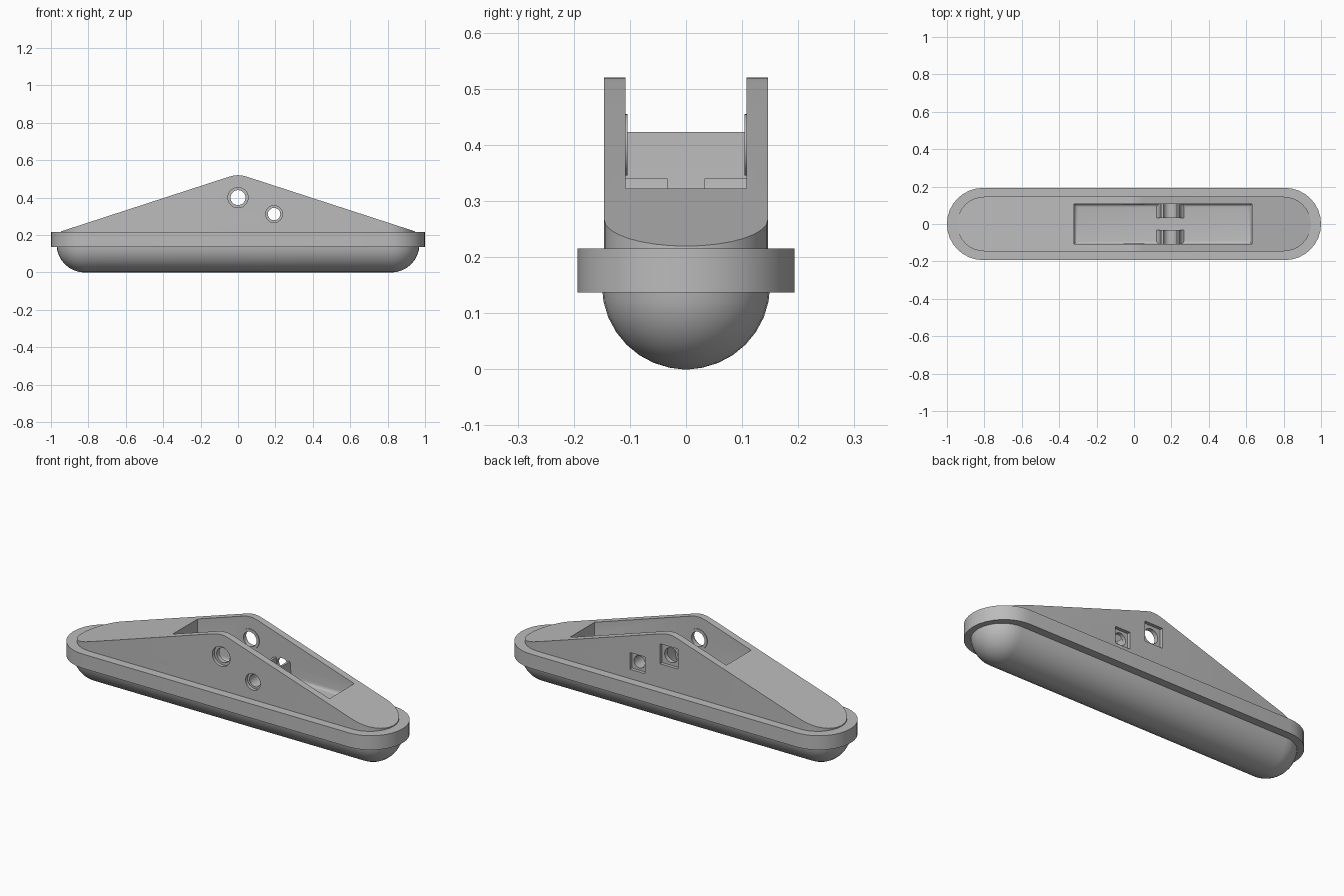
import bpy, bmesh
from math import sin, cos, pi, sqrt
from mathutils import Matrix

cube = bpy.data.objects.get("Cube")
if cube:
    bpy.data.objects.remove(cube, do_unlink=True)

grey = bpy.data.materials.new("plain_grey")
grey.use_nodes = True
grey.diffuse_color = (0.5, 0.5, 0.5, 1)
grey.node_tree.nodes["Principled BSDF"].inputs["Base Color"].default_value = (0.5, 0.5, 0.5, 1)


def finish(bm, name):
    bmesh.ops.recalc_face_normals(bm, faces=bm.faces)
    mesh = bpy.data.meshes.new(name)
    bm.to_mesh(mesh)
    bm.free()
    mesh.materials.append(grey)
    obj = bpy.data.objects.new(name, mesh)
    bpy.context.collection.objects.link(obj)
    return obj


def stadium_loft(name, centre, levels, steps=16):
    """Stack stadium outlines given as (end radius, height)."""
    bm = bmesh.new()
    rings = []
    for r, z in levels:
        ring = []
        for side in (1, -1):
            for i in range(steps + 1):
                a = -pi / 2 + pi * i / steps
                ring.append(bm.verts.new((side * (centre + r * cos(a)), side * r * sin(a), z)))
        rings.append(ring)
    n = len(rings[0])
    for low, high in zip(rings, rings[1:]):
        for i in range(n):
            j = (i + 1) % n
            bm.faces.new((low[i], low[j], high[j], high[i]))
    bm.faces.new(rings[0])
    bm.faces.new(rings[-1])
    return finish(bm, name)


def prism(name, profile, y0, y1):
    """Extrude an x-z profile along y."""
    bm = bmesh.new()
    face = bm.faces.new([bm.verts.new((x, y0, z)) for x, z in profile])
    moved = bmesh.ops.extrude_face_region(bm, geom=[face])["geom"]
    bmesh.ops.translate(bm, vec=(0, y1 - y0, 0),
                        verts=[v for v in moved if isinstance(v, bmesh.types.BMVert)])
    return finish(bm, name)


def disc(x, z, r, sides=32):
    return [(x + r * cos(2 * pi * i / sides), z + r * sin(2 * pi * i / sides)) for i in range(sides)]


def square(x, z, h):
    return [(x - h, z - h), (x + h, z - h), (x + h, z + h), (x - h, z + h)]


def combine(obj, tool, operation="DIFFERENCE"):
    """Apply a boolean and discard the tool."""
    mod = obj.modifiers.new("cut", "BOOLEAN")
    mod.operation = operation
    mod.solver = "EXACT"
    mod.object = tool
    bpy.context.view_layer.update()
    graph = bpy.context.evaluated_depsgraph_get()
    mesh = bpy.data.meshes.new_from_object(obj.evaluated_get(graph))
    obj.modifiers.clear()
    obj.data = mesh
    bpy.data.objects.remove(tool, do_unlink=True)


# Rounded underside and flat rim
R = 0.15
angles = [pi / 2 * i / 8 for i in range(8)]
levels = [(R * sin(a), R - R * cos(a)) for a in angles]
levels[0] = (0.006, 0)
hull = stadium_loft("rounded_underside", 0.82, levels + [(R, 0.15)])
rim = stadium_loft("rim", 0.807, [(0.193, 0.137), (0.193, 0.215)])

# Gabled upper body
body = stadium_loft("gabled_body", 0.80, [(0.146, 0.2), (0.146, 0.7)])
half = [(0.05, 0.511), (0.035, 0.515), (0.018, 0.519)]
roof = [(1.1, 0.1695)] + half + [(0, 0.52)] + [(-x, z) for x, z in half[::-1]] + [(-1.1, 0.1695)]
combine(body, prism("roof_tool", roof + [(-1.1, 0.1), (1.1, 0.1)], -0.3, 0.3), "INTERSECT")

# Open pocket with softened floor edges
bm = bmesh.new()
bmesh.ops.create_cube(bm, size=1, matrix=Matrix.Translation((0.155, 0, 0.48))
                      @ Matrix.Diagonal((0.95, 0.216, 0.48, 1)))
floor_edges = [e for e in bm.edges if all(v.co.z < 0.3 for v in e.verts)]
bmesh.ops.bevel(bm, geom=floor_edges, offset=0.02, segments=4, profile=0.5, affect="EDGES")
combine(body, finish(bm, "pocket_tool"))

# Through bores, round recesses in front, square recesses behind
for x, z, bore, recess, nut in ((0, 0.4, 0.04, 0.054, 0.055), (0.193, 0.312, 0.033, 0.045, 0.046)):
    combine(body, prism("bore_tool", disc(x, z, bore), -0.3, 0.3))
    combine(body, prism("recess_tool", disc(x, z, recess), -0.3, -0.128))
    combine(body, prism("nut_tool", square(x, z, nut), 0.128, 0.3))

# Thin washers inside the pocket and open bearing cradles on its floor
cx, cz, r = 0.193, 0.312, 0.036
flare = [(0.08, 0.235), (0.062, 0.25), (0.053, 0.275), (0.048, 0.34), (r, 0.34)]
cup = [(cx + r * cos(a), cz - r * sin(a)) for a in [pi * i / 12 for i in range(13)]]
cradle = ([(cx + x, z) for x, z in flare] + cup + [(cx - x, z) for x, z in flare[::-1]])
parts = [hull, rim, body]
for side, label in ((-1, "front"), (1, "back")):
    washer = prism(label + "_washer", disc(0, 0.4, 0.055), side * 0.104, side * 0.109)
    combine(washer, prism("bore_tool", disc(0, 0.4, 0.04), -0.3, 0.3))
    parts += [washer, prism(label + "_cradle", cradle, side * 0.033, side * 0.109)]

# Smooth the curved surfaces, keep the edges crisp
bpy.ops.object.select_all(action="DESELECT")
for obj in parts:
    obj.select_set(True)
bpy.context.view_layer.objects.active = body
bpy.ops.object.shade_smooth_by_angle(angle=pi / 6)
